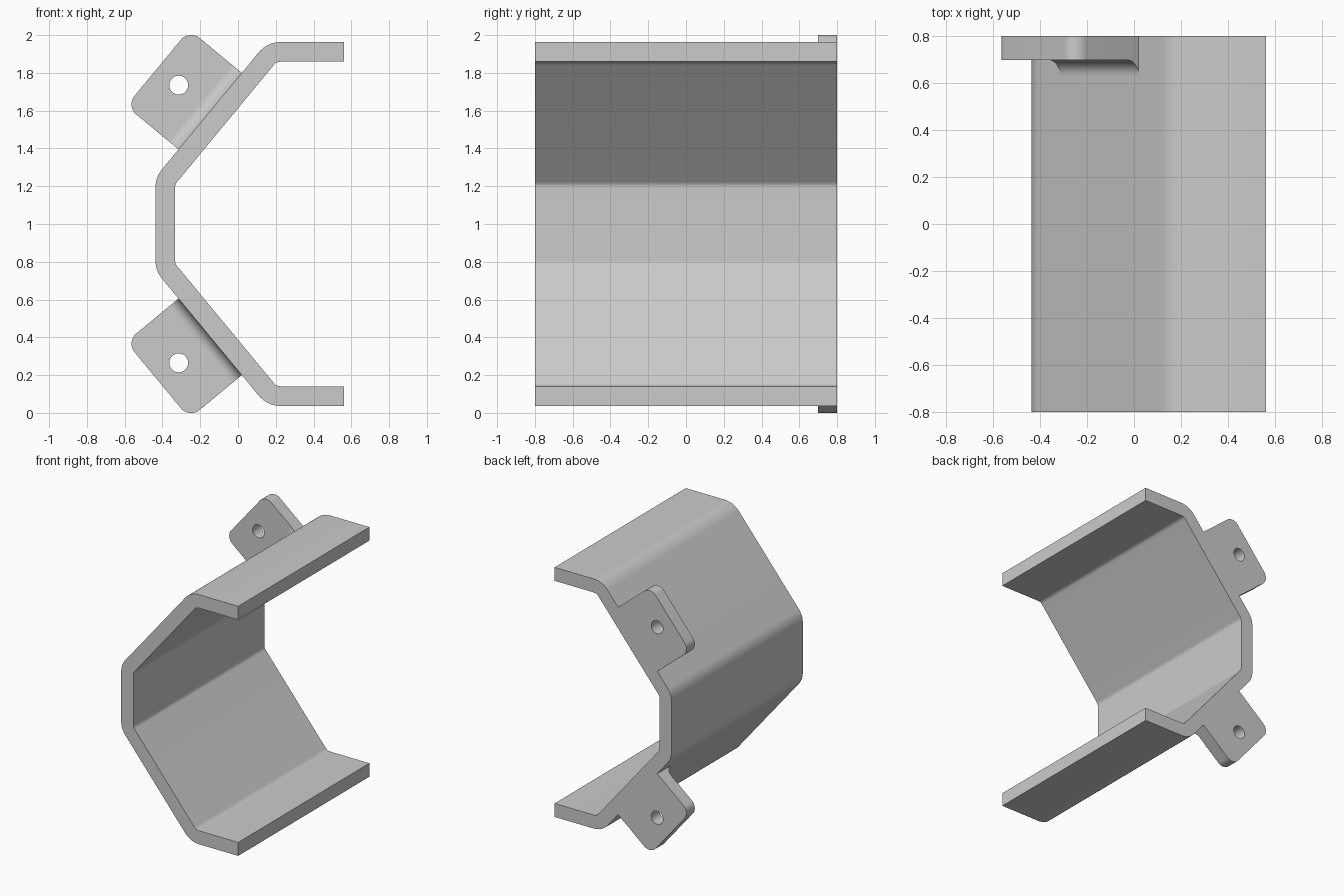
import bpy, bmesh
from math import pi, cos, sin, tan
from mathutils import Vector

cube = bpy.data.objects.get("Cube")
if cube:
    bpy.data.objects.remove(cube, do_unlink=True)

GREY = (0.6, 0.6, 0.6, 1.0)
steel = bpy.data.materials.new("plain grey")
steel.use_nodes = True
steel.diffuse_color = GREY
steel.node_tree.nodes["Principled BSDF"].inputs["Base Color"].default_value = GREY

MID = 1.0        # height of the symmetry plane
HALF = 0.8       # half the depth
THICK = 0.104    # sheet thickness


def rounded(corners, steps=10):
    """Outline from (point, radius) pairs, each corner replaced by an arc."""
    out = []
    n = len(corners)
    for i, (p, r) in enumerate(corners):
        p = Vector(p)
        if r == 0:
            out.append(p)
            continue
        a = (Vector(corners[i - 1][0]) - p).normalized()
        b = (Vector(corners[(i + 1) % n][0]) - p).normalized()
        half = a.angle(b) / 2
        centre = p + (a + b).normalized() * (r / sin(half))
        start = p + a * (r / tan(half)) - centre
        end = p + b * (r / tan(half)) - centre
        sweep = start.angle(end)
        for k in range(steps + 1):
            f = k / steps
            out.append(centre + (start * sin((1 - f) * sweep) + end * sin(f * sweep)) / sin(sweep))
    return out


def prism(name, ring, offset):
    """Solid swept from a ring of 3D points along an offset."""
    bm = bmesh.new()
    face = bm.faces.new([bm.verts.new(p) for p in ring])
    top = bmesh.ops.extrude_face_region(bm, geom=[face])["geom"]
    verts = [v for v in top if isinstance(v, bmesh.types.BMVert)]
    bmesh.ops.translate(bm, verts=verts, vec=offset)
    bmesh.ops.recalc_face_normals(bm, faces=bm.faces)
    mesh = bpy.data.meshes.new(name)
    bm.to_mesh(mesh)
    bm.free()
    mesh.materials.append(steel)
    obj = bpy.data.objects.new(name, mesh)
    bpy.context.collection.objects.link(obj)
    return obj


def smooth(obj):
    bpy.ops.object.select_all(action="DESELECT")
    obj.select_set(True)
    bpy.context.view_layer.objects.active = obj
    bpy.ops.object.shade_smooth_by_angle(angle=pi / 6)


# Bent sheet: heights measured from the symmetry plane
low, high = Vector((-0.315, 0.395)), Vector((0.02, 0.80))
along = (high - low).normalized()
out = Vector((-along.y, along.x))
FLANGE, WEB, TIP = 0.963, -0.437, 0.562


def bends(flange, web, shift, radius):
    base = low - out * shift

    def on_slope(x=None, z=None):
        t = (x - base.x) / along.x if z is None else (z - base.y) / along.y
        return base + along * t

    upper = [((TIP, flange), 0), (on_slope(z=flange), radius), (on_slope(x=web), radius)]
    return upper + [((p[0], -p[1]), r) for p, r in reversed(upper)]


outer = bends(FLANGE, WEB, 0, 0.15)
inner = bends(FLANGE - THICK, WEB + THICK, THICK, 0.046)
section = rounded(outer + inner[::-1])
sheet = prism("bent_sheet", [(p.x, -HALF, MID + p.y) for p in section], (0, 2 * HALF, 0))
smooth(sheet)

# Mounting tabs on the sloped walls, each with a hole and a filleted root
REACH, TAB, FILLET = 0.36, 0.102, 0.065
middle = (low + high) / 2
for side, label in ((1, "upper"), (-1, "lower")):
    def place(p, y):
        return Vector((p.x, y, MID + side * p.y))

    plan = rounded([(low, 0), (low + out * REACH, 0.07), (high + out * REACH, 0.07), (high, 0)])
    tab = prism(label + "_tab", [place(p, HALF - TAB) for p in plan], (0, TAB, 0))

    centre = middle + out * 0.216
    circle = [centre + Vector((cos(a), sin(a))) * 0.05 for a in (2 * pi * k / 40 for k in range(40))]
    cutter = prism(label + "_hole_cutter", [place(p, HALF - 2 * TAB) for p in circle], (0, 3 * TAB, 0))
    cutter.hide_render = True
    cut = tab.modifiers.new("hole", "BOOLEAN")
    cut.operation = "DIFFERENCE"
    cut.solver = "EXACT"
    cut.object = cutter
    bpy.context.view_layer.objects.active = tab
    bpy.ops.object.modifier_apply(modifier=cut.name)
    bpy.data.objects.remove(cutter, do_unlink=True)
    smooth(tab)

    # Concave fillet between tab and wall
    root = HALF - TAB
    ring = [place(low, root)]
    for k in range(11):
        a = pi / 2 * k / 10
        ring.append(place(low + out * FILLET * (1 - sin(a)), root - FILLET * (1 - cos(a))))
    run = place(high, root) - place(low, root)
    smooth(prism(label + "_tab_fillet", ring, run))
